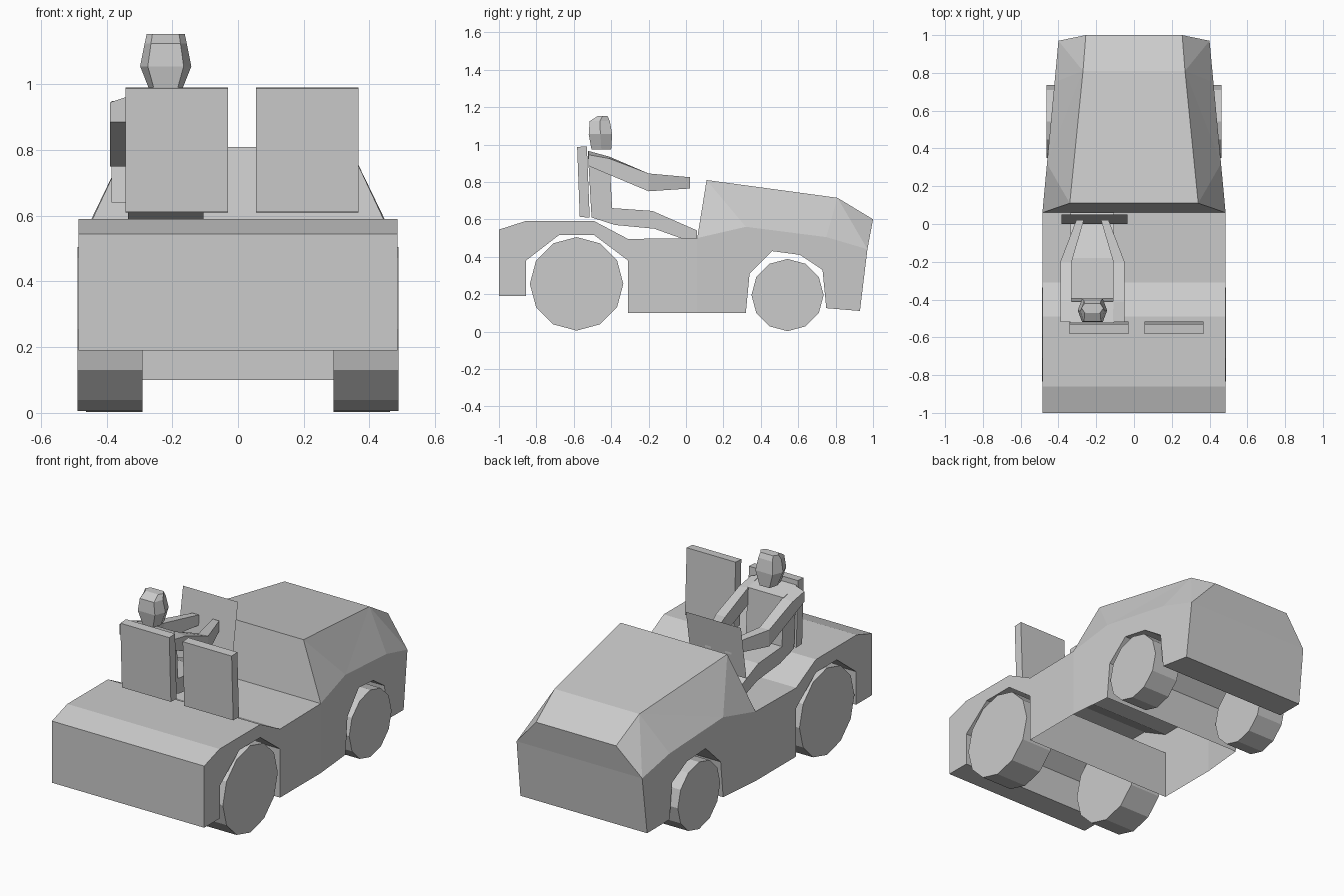
import bpy
import bmesh
from math import cos, sin, pi

if "Cube" in bpy.data.objects:
    bpy.data.objects.remove(bpy.data.objects["Cube"])


def make(name, verts, faces):
    me = bpy.data.meshes.new(name)
    me.from_pydata(verts, [], faces)
    bm = bmesh.new()
    bm.from_mesh(me)
    bmesh.ops.recalc_face_normals(bm, faces=bm.faces)
    bm.to_mesh(me)
    bm.free()
    ob = bpy.data.objects.new(name, me)
    bpy.context.collection.objects.link(ob)
    return ob


def loft(name, rings):
    """Skin equal-sized rings of points and cap both ends."""
    n = len(rings[0])
    verts = [p for r in rings for p in r]
    faces = [list(range(n)), list(range(len(verts) - n, len(verts)))]
    for k in range(len(rings) - 1):
        for i in range(n):
            a, b = k * n + i, k * n + (i + 1) % n
            faces.append((a, b, b + n, a + n))
    return make(name, verts, faces)


def prism(name, profile, x0, x1):
    """Extrude a (y, z) profile along x."""
    return loft(name, [[(x, y, z) for y, z in profile] for x in (x0, x1)])


# Car body: side outline with wheel arches, narrowing towards the nose
outline = [(-1, .19), (-1, .545), (-.86, .59), (-.49, .59), (-.31, .495),
           (.06, .50), (.32, .56), (.75, .505), (.97, .44), (.93, .11),
           (.75, .125), (.73, .33), (.61, .41), (.46, .43), (.34, .31),
           (.32, .10), (.06, .10), (-.31, .10), (-.31, .38), (-.49, .515),
           (-.68, .515), (-.855, .38), (-.855, .19)]
hood_top = [(.34, .11, .81), (.27, .81, .715), (.255, 1.0, .60)]
N, H = len(outline), len(hood_top)
M = N + H
verts, faces = [], []
for s in (-1, 1):
    verts += [(s * (.485 - .0934 * max(0, y - .06)), y, z) for y, z in outline]
    verts += [(s * x, y, z) for x, y, z in hood_top]
sides = [list(range(0, 6)) + list(range(16, N)), list(range(5, 17)),
         (5, 6, N), (6, N + 1, N), (6, 7, N + 1), (7, 8, N + 1), (8, N + 2, N + 1)]
for f in sides:
    faces += [list(f), [i + M for i in f]]
# Panels across the car; the belly stays open and the hood replaces 5 to 8
across = [(i, (i + 1) % N) for i in range(N) if i not in (5, 6, 7, 15, 16)]
across += [(5, N), (N, N + 1), (N + 1, N + 2), (N + 2, 8)]
faces += [(a, b, b + M, a + M) for a, b in across]
make("car_body", verts, faces)

# Wheels
for label, cy, cz, r, x0, x1 in (("rear", -.585, .255, .25, .29, .488),
                                 ("front", .543, .195, .193, .29, .463)):
    circle = [(cy + r * sin(i * pi / 6), cz + r * cos(i * pi / 6)) for i in range(12)]
    for side, s in (("left", -1), ("right", 1)):
        prism(f"{label}_wheel_{side}", circle, s * x0, s * x1)

# Seat backs
seat = [(-.582, .987), (-.53, .99), (-.515, .61), (-.568, .612)]
prism("driver_seat", seat, -.342, -.03)
prism("passenger_seat", seat, .055, .367)

# Windscreen: a single thin pane
make("windscreen", [(-.385, 0, .64), (-.035, 0, .64), (-.035, .05, .95), (-.385, .05, .95)],
     [(0, 1, 2, 3)])

# Driver torso and legs
CX = -.22
prism("driver_torso_and_legs",
      [(-.525, .965), (-.41, .935), (-.395, .66), (-.18, .645), (.06, .54),
       (.06, .50), (-.03, .50), (-.17, .55), (-.38, .57), (-.505, .61)],
      CX - .115, CX + .115)

# Driver arms: y, inner x, outer x, inner top, outer top, bottom
arm = [(-.52, .11, .17, .965, .945, .885), (-.41, .11, .17, .935, .925, .838),
       (-.2, .11, .17, .845, .845, .75), (.022, .045, .085, .825, .825, .765)]
for side, s in (("left", -1), ("right", 1)):
    loft(f"driver_arm_{side}",
         [[(CX + s * xi, y, zi), (CX + s * xo, y, zo),
           (CX + s * xo, y, zb), (CX + s * xi, y, zb)]
          for y, xi, xo, zi, zo, zb in arm])

# Driver head: six-sided rings of z, half width, back y, front y
head = [(.972, .045, -.505, -.40), (1.055, .078, -.52, -.395),
        (1.125, .064, -.515, -.407), (1.153, .058, -.47, -.42)]
loft("driver_head",
     [[(CX - w, (a + b) / 2, z), (CX - .7 * w, a, z), (CX + .7 * w, a, z),
       (CX + w, (a + b) / 2, z), (CX + .7 * w, b, z), (CX - .7 * w, b, z)]
      for z, w, a, b in head])
